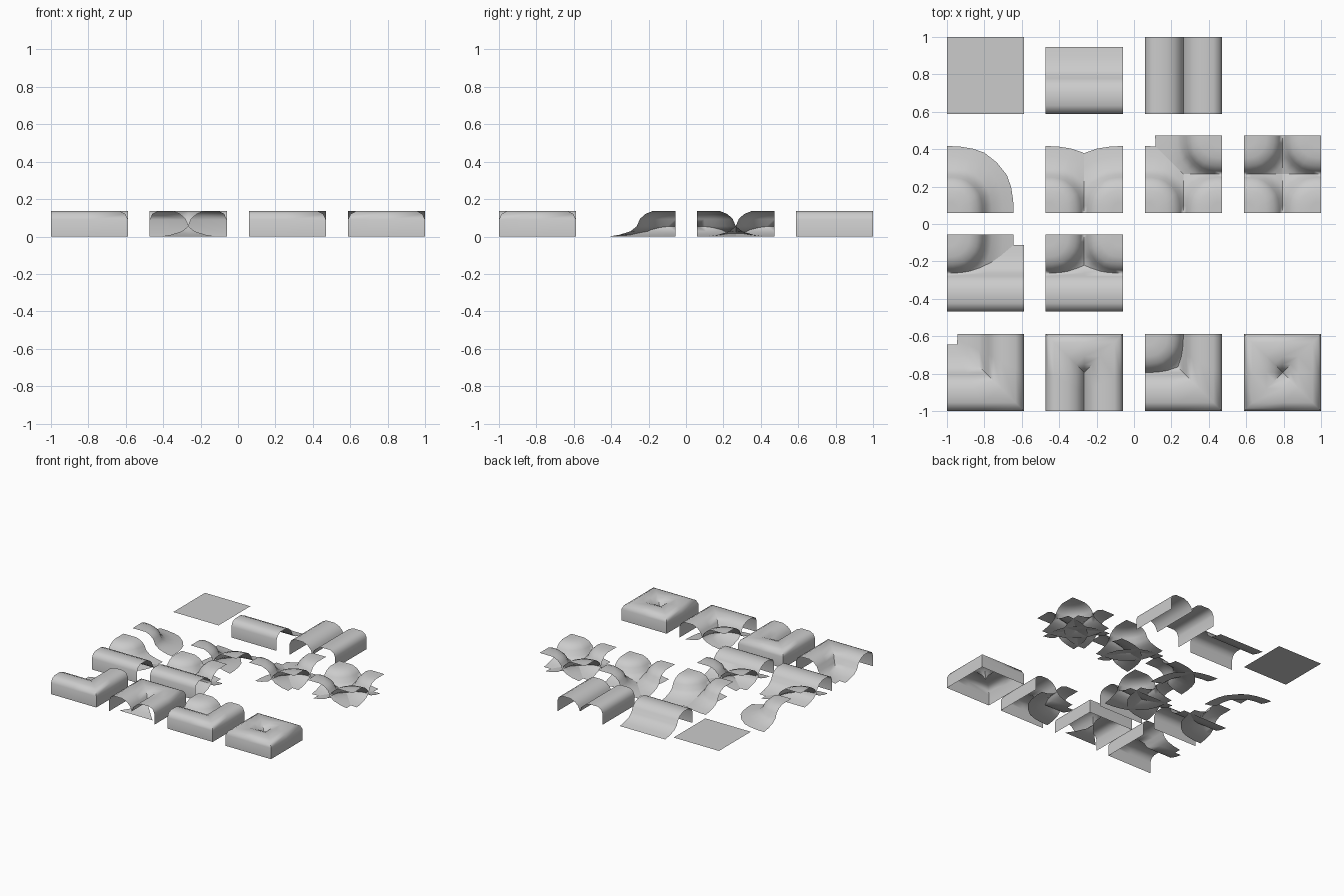
import bpy, bmesh, math
from mathutils import Matrix, Vector

if "Cube" in bpy.data.objects:
    bpy.data.objects.remove(bpy.data.objects["Cube"])

L = 0.412            # tile size
H = L / 2
TOP = 0.137
COLS = [-0.794, -0.266, 0.264, 0.794]
ROWS = [0.794, 0.266, -0.263, -0.794]

# Slope falling away from the plateau: (distance, height)
SLOPE = [(0.12, TOP), (0.162, 0.120), (0.19, 0.093), (H, 0.055),
         (0.24, 0.028), (0.30, 0.009), (0.357, 0.0)]
# Outer wall with a rounded lip, then the slope
WALL = [(0, 0), (0, 0.09), (0.014, 0.121), (0.045, TOP)] + SLOPE
# Outline of the quarter mound: (angle, radius factor)
ROUND = [(0, 1), (11, 1.01), (22, 1.035), (32, 1.06), (45, 1.06),
         (58, 1.06), (68, 1.035), (79, 1.01), (90, 1)]


def sheet(bm, rows, turn):
    """Skin a grid of points, turned by quarter turns about the tile centre."""
    rot = Matrix.Rotation(turn * math.pi / 2, 4, 'Z')
    grid = [[bm.verts.new(rot @ Vector(p)) for p in row] for row in rows]
    for a, b in zip(grid, grid[1:]):
        for i in range(len(a) - 1):
            bm.faces.new((a[i], a[i + 1], b[i + 1], b[i]))


def bank(bm, k, edges):
    """Straight bank on side k, mitred where the next side also has one."""
    prof = [p for p in WALL if p[0] <= H + 1e-6] if (k + 2) % 4 in edges else WALL
    rows = []
    for d, z in prof:
        a = d if (k - 1) % 4 in edges else 0
        b = L - d if (k + 1) % 4 in edges else L
        rows.append([(-H + a + (b - a) * t, -H + d, z) for t in (0, 0.5, 1)])
    sheet(bm, rows, k)


def mound(bm, k):
    """Quarter mound centred on corner k."""
    rows = []
    for deg, s in ROUND:
        c, n = math.cos(math.radians(deg)), math.sin(math.radians(deg))
        rows.append([(-H + r * s * c, -H + r * s * n, z)
                     for r, z in [(0, TOP), (0.06, TOP)] + SLOPE])
    # rows run along the radius, stacked by angle
    sheet(bm, rows, k)


def tile(name, col, row, edges=(), corners=()):
    bm = bmesh.new()
    for k in edges:
        bank(bm, k, edges)
    for k in corners:
        mound(bm, k)
    if not edges and not corners:
        sheet(bm, [[(-H, y, 0.068), (H, y, 0.068)] for y in (-H, H)], 0)
    bmesh.ops.remove_doubles(bm, verts=bm.verts, dist=1e-5)
    me = bpy.data.meshes.new(name)
    bm.to_mesh(me)
    bm.free()
    ob = bpy.data.objects.new(name, me)
    ob.location = (COLS[col], ROWS[row], 0)
    bpy.context.collection.objects.link(ob)
    bpy.ops.object.select_all(action='DESELECT')
    ob.select_set(True)
    bpy.context.view_layer.objects.active = ob
    bpy.ops.object.shade_smooth_by_angle(angle=math.radians(50))


# Sides: 0 front, 1 right, 2 back, 3 left; corners: 0 front-left, then anticlockwise
tile("flat_tile", 0, 0)
tile("one_side_tile", 1, 0, (0,))
tile("two_opposite_sides_tile", 2, 0, (1, 3))
tile("one_corner_tile", 0, 1, (), (0,))
tile("two_corner_tile", 1, 1, (), (0, 1))
tile("three_corner_tile", 2, 1, (), (0, 1, 2))
tile("four_corner_tile", 3, 1, (), (0, 1, 2, 3))
tile("side_and_corner_tile", 0, 2, (0,), (3,))
tile("side_and_two_corners_tile", 1, 2, (0,), (2, 3))
tile("bend_tile", 0, 3, (0, 1))
tile("end_tile", 1, 3, (1, 2, 3))
tile("bend_and_corner_tile", 2, 3, (0, 1), (3,))
tile("closed_tile", 3, 3, (0, 1, 2, 3))
